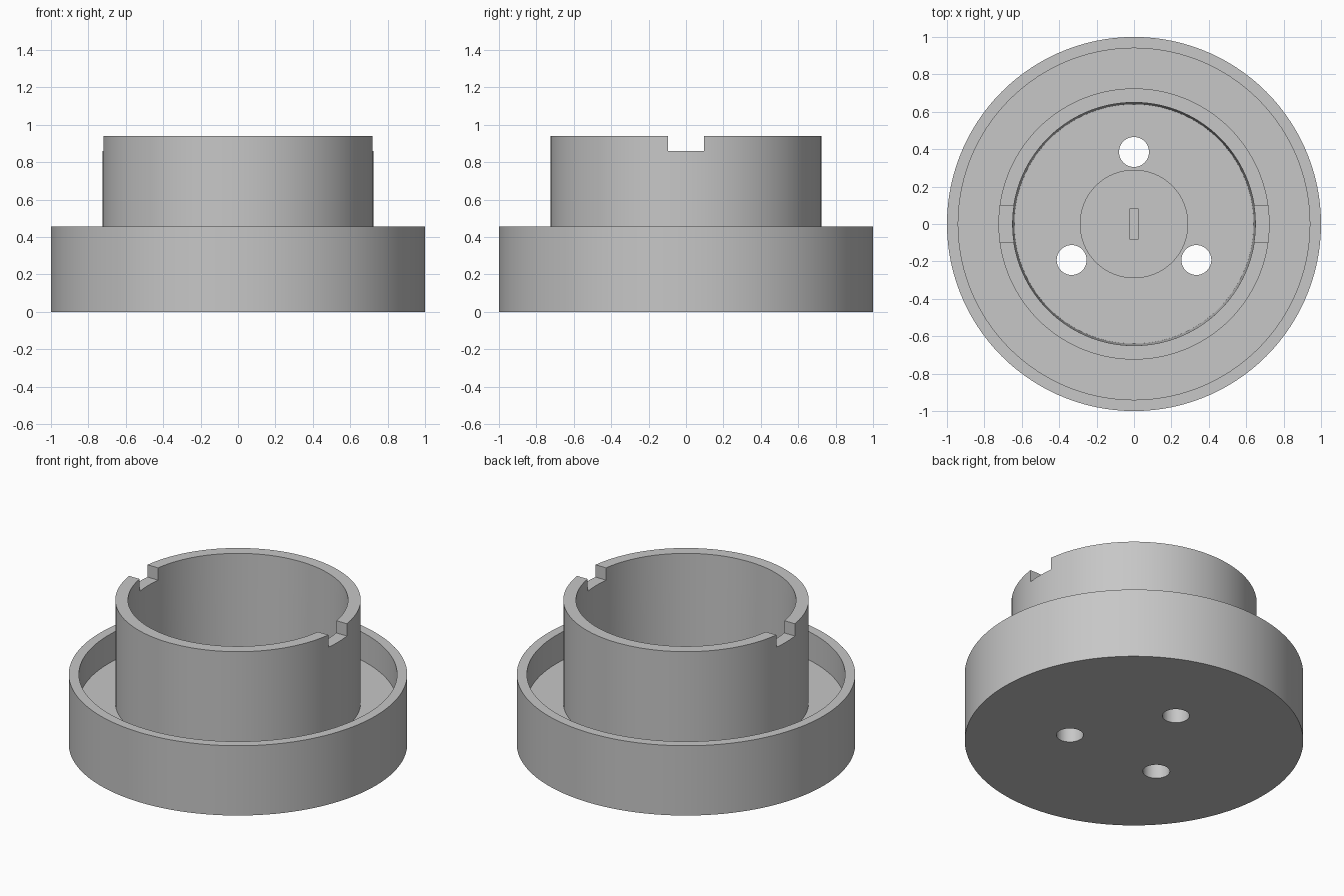
import bpy, bmesh, math
from mathutils import Matrix, Vector

cube = bpy.data.objects.get("Cube")
if cube:
    bpy.data.objects.remove(cube, do_unlink=True)

grey = bpy.data.materials.new("plain grey")
colour = (0.57, 0.57, 0.57, 1)
grey.diffuse_color = colour
grey.use_nodes = True
grey.node_tree.nodes["Principled BSDF"].inputs["Base Color"].default_value = colour

SEGMENTS = 120
FLOOR, RIM, TOP = 0.27, 0.455, 0.94
BOSS = FLOOR + 0.04


def to_object(name, bm):
    mesh = bpy.data.meshes.new(name)
    bmesh.ops.recalc_face_normals(bm, faces=bm.faces)
    bm.to_mesh(mesh)
    bm.free()
    obj = bpy.data.objects.new(name, mesh)
    bpy.context.collection.objects.link(obj)
    mesh.materials.append(grey)
    return obj


def lathe(name, profile):
    bm = bmesh.new()
    verts = [bm.verts.new((r, 0, z)) for r, z in profile]
    edges = [bm.edges.new(pair) for pair in zip(verts, verts[1:])]
    bmesh.ops.spin(bm, geom=verts + edges, axis=(0, 0, 1), cent=(0, 0, 0),
                   angle=math.tau, steps=SEGMENTS)
    bmesh.ops.remove_doubles(bm, verts=bm.verts, dist=0.0005)
    return to_object(name, bm)


def box(name, size, centre):
    bm = bmesh.new()
    place = Matrix.Translation(centre) @ Matrix.Diagonal((*size, 1))
    bmesh.ops.create_cube(bm, size=1, matrix=place)
    return to_object(name, bm)


def cylinder(name, radius, depth, centre):
    bm = bmesh.new()
    bmesh.ops.create_cone(bm, cap_ends=True, segments=48, radius1=radius,
                          radius2=radius, depth=depth,
                          matrix=Matrix.Translation(centre))
    return to_object(name, bm)


# Tray, rim, slightly drafted collar and centre boss in one turned body
body = lathe("flanged_collar", [
    (0, 0), (1, 0), (1, RIM), (0.94, RIM), (0.94, FLOOR),
    (0.725, FLOOR), (0.725, TOP), (0.65, TOP), (0.64, FLOOR),
    (0.29, FLOOR), (0.29, BOSS), (0, BOSS)])

# Two opposite notches in the collar, and the slot in the boss
cutters = [box("notch_cutter", (2, 0.19, 0.2), (0, 0, TOP + 0.02)),
           box("slot_cutter", (0.05, 0.16, 0.1), (0, 0, BOSS + 0.01))]

# Three through holes around the boss
for i in range(3):
    angle = math.radians(90 + 120 * i)
    spot = Vector((math.cos(angle), math.sin(angle), 0)) * 0.385
    spot.z = FLOOR / 2
    cutters.append(cylinder("hole_cutter", 0.08, 0.6, spot))

bpy.context.view_layer.objects.active = body
body.select_set(True)
for cutter in cutters:
    cutter.hide_render = True
    cut = body.modifiers.new("cut", "BOOLEAN")
    cut.operation = "DIFFERENCE"
    cut.solver = "EXACT"
    cut.object = cutter
    bpy.ops.object.modifier_apply(modifier=cut.name)
    bpy.data.objects.remove(cutter, do_unlink=True)

bpy.ops.object.shade_smooth_by_angle(angle=math.radians(30))
